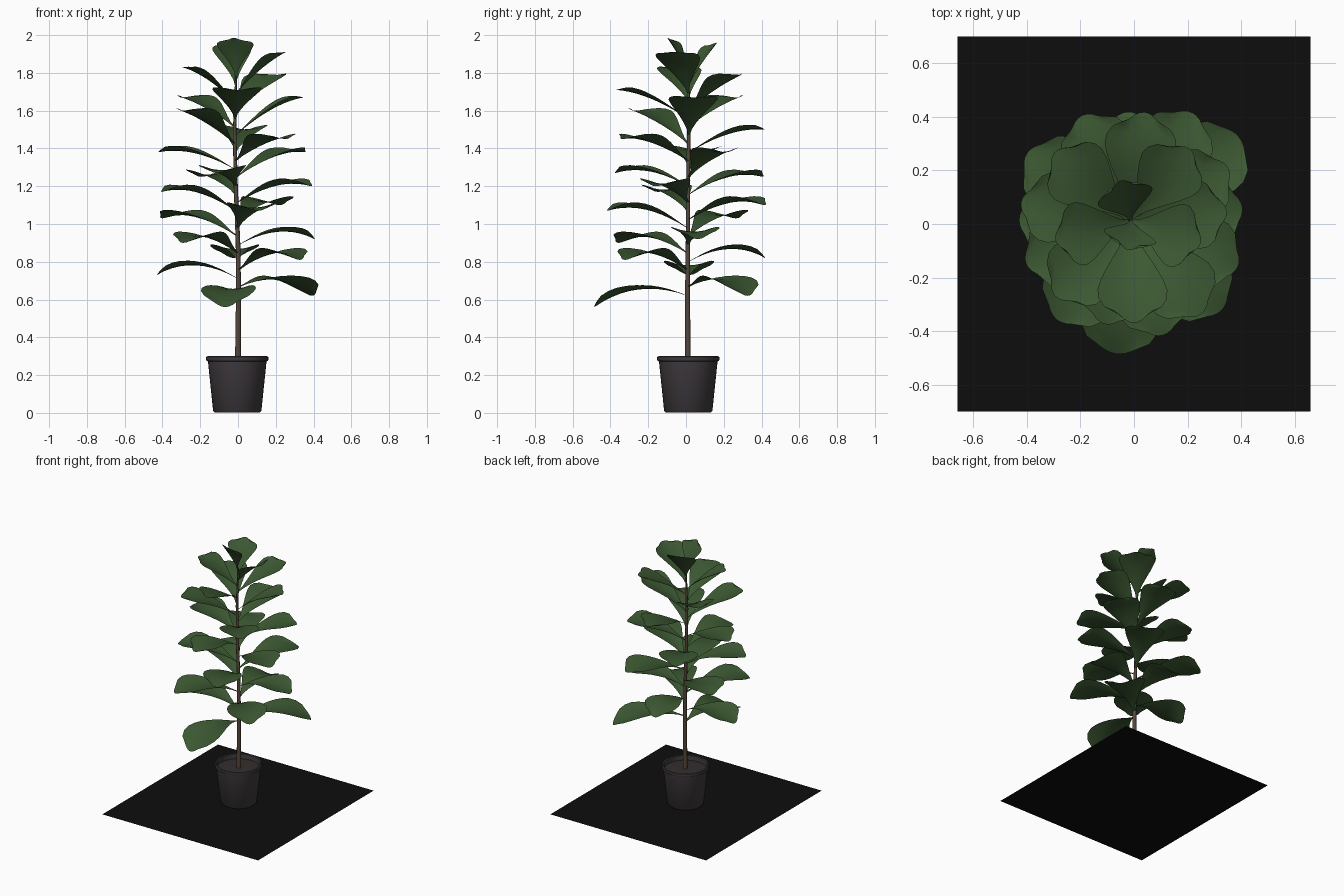
import bpy
from math import cos, sin, radians, tau
from mathutils import Vector

cube = bpy.data.objects.get("Cube")
if cube:
    bpy.data.objects.remove(cube)


def material(name, rgb):
    mat = bpy.data.materials.new(name)
    mat.use_nodes = True
    mat.diffuse_color = (*rgb, 1)
    bsdf = mat.node_tree.nodes["Principled BSDF"]
    bsdf.inputs["Base Color"].default_value = (*rgb, 1)
    bsdf.inputs["Roughness"].default_value = 0.7
    return mat


LEAF = material("leaf green", (0.045, 0.098, 0.032))
BARK = material("bark brown", (0.095, 0.062, 0.04))
POT = material("pot charcoal", (0.05, 0.042, 0.048))
SOIL = material("soil dark brown", (0.035, 0.028, 0.028))
FLOOR = material("base black", (0.004, 0.004, 0.004))


def add_mesh(name, verts, faces, mat, smooth=True):
    mesh = bpy.data.meshes.new(name)
    mesh.from_pydata(verts, [], faces)
    mesh.materials.append(mat)
    obj = bpy.data.objects.new(name, mesh)
    bpy.context.collection.objects.link(obj)
    if smooth:
        bpy.ops.object.select_all(action="DESELECT")
        obj.select_set(True)
        bpy.context.view_layer.objects.active = obj
        bpy.ops.object.shade_smooth_by_angle(angle=radians(40))
    return obj


def grid_faces(rows, cols, wrap=False):
    """Quads joining rows of points, optionally closed around each row."""
    return [(r * cols + c, r * cols + (c + 1) % cols,
             (r + 1) * cols + (c + 1) % cols, (r + 1) * cols + c)
            for r in range(rows - 1) for c in range(cols if wrap else cols - 1)]


def tube(name, rings, mat, sides, cap_start=False, cap_end=False):
    """Stack of circles given as (centre x, centre y, z, radius)."""
    verts = [(x + r * cos(tau * k / sides), y + r * sin(tau * k / sides), z)
             for x, y, z, r in rings for k in range(sides)]
    faces = grid_faces(len(rings), sides, wrap=True)
    if cap_start:
        faces.append(tuple(reversed(range(sides))))
    if cap_end:
        faces.append(tuple(range(len(verts) - sides, len(verts))))
    return add_mesh(name, verts, faces, mat)


# Square base sheet
W, D = 0.66, 0.70
add_mesh("base_sheet", [(-W, -D, 0), (W, -D, 0), (W, D, 0), (-W, D, 0)],
         [(0, 1, 2, 3)], FLOOR, smooth=False)

# Pot with rolled rim and soil
CX, CY = -0.004, 0.012
pot_profile = [(0.118, 0.001), (0.128, 0.012), (0.155, 0.272), (0.163, 0.276),
               (0.166, 0.285), (0.164, 0.296), (0.158, 0.3), (0.15, 0.296),
               (0.146, 0.25)]
tube("pot", [(CX, CY, z, r) for r, z in pot_profile], POT, 40, cap_start=True)
tube("soil", [(CX, CY, 0.262, 0.147), (CX, CY, 0.266, 0.08)], SOIL, 40, cap_end=True)

# Slightly bent tapering stem
stem_rings = [(0, 0.01, 0.25, 0.016), (0.003, 0.008, 0.6, 0.014),
              (0, 0.01, 0.9, 0.012), (-0.012, 0.012, 1.2, 0.011),
              (-0.018, 0.014, 1.5, 0.009), (-0.01, 0.014, 1.78, 0.005)]
tube("stem", stem_rings, BARK, 10, cap_end=True)


def stem_at(z):
    for a, b in zip(stem_rings, stem_rings[1:]):
        if z <= b[2]:
            f = (z - a[2]) / (b[2] - a[2])
            return Vector(a[:3]).lerp(Vector(b[:3]), f)
    return Vector(stem_rings[-1][:3])


# Blunt, broad-ended leaf outline: half width along the midrib
OUTLINE = [0.05, 0.1, 0.25, 0.42, 0.6, 0.77, 0.91, 1, 0.98, 0.82, 0.4]
ACROSS = 7


def add_leaf(name, angle, base_z, reach, tip_z, lift):
    root = stem_at(base_z)
    out = Vector((cos(angle), sin(angle), 0))
    side = Vector((-sin(angle), cos(angle), 0))
    tip = out * reach + Vector((0, 0, tip_z))
    start = Vector((root.x, root.y, base_z))
    bend = start.lerp(tip, 0.55) + Vector((0, 0, lift))
    half = 0.06 + 0.17 * (tip - start).length
    verts = []
    for k, w in enumerate(OUTLINE):
        t = k / (len(OUTLINE) - 1)
        mid = start.lerp(bend, t).lerp(bend.lerp(tip, t), t)
        along = (bend - start).lerp(tip - bend, t).normalized()
        up = along.cross(side)
        for c in range(ACROSS):
            s = 2 * c / (ACROSS - 1) - 1
            # edges curl up, and the end is rounded back at its corners
            verts.append(mid + side * s * w * half + up * 0.2 * s * s * w * half
                         - along * 0.03 * s * s * t ** 3)
    add_mesh(name, verts, grid_faces(len(OUTLINE), ACROSS), LEAF)


# Leaves spiral up the stem: (reach, tip height) from lowest to highest
tips = [(0.49, 0.56), (0.51, 0.62), (0.43, 0.73), (0.46, 0.81), (0.42, 0.82),
        (0.46, 0.9), (0.41, 0.92), (0.48, 1.03), (0.43, 1.07), (0.47, 1.1),
        (0.43, 1.17), (0.42, 1.2), (0.45, 1.25), (0.39, 1.27), (0.41, 1.38),
        (0.43, 1.38), (0.42, 1.45), (0.42, 1.5), (0.4, 1.6), (0.35, 1.67),
        (0.4, 1.67), (0.37, 1.71), (0.35, 1.79), (0.3, 1.83), (0.26, 1.91),
        (0.17, 1.96), (0.1, 1.985)]
nudge = {19: 8, 21: -6, 24: 15, 26: 12}
for i, (reach, tip_z) in enumerate(tips):
    add_leaf(f"leaf_{i + 1}", radians(262 + 137.8 * i + nudge.get(i, 0)),
             0.62 + 0.0445 * i, reach, tip_z, 0.13 - 0.0035 * i)
